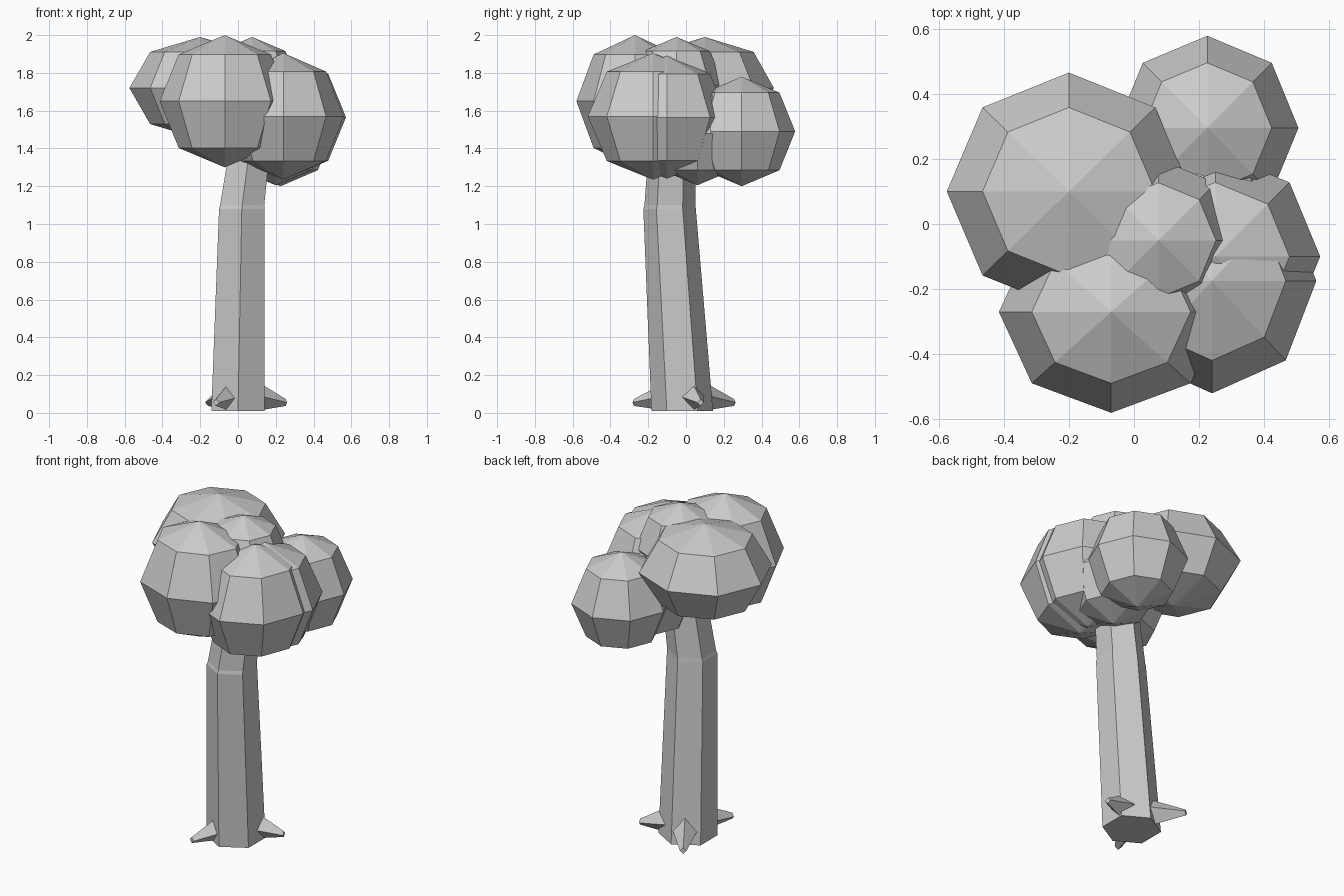
import bpy, bmesh, math
from mathutils import Vector

old = bpy.data.objects.get("Cube")
if old:
    bpy.data.objects.remove(old)

# One plain grey for the whole tree
grey = bpy.data.materials.new("plain grey")
grey.use_nodes = True
COLOUR = (0.6, 0.6, 0.6, 1)
grey.diffuse_color = COLOUR
grey.node_tree.nodes["Principled BSDF"].inputs["Base Color"].default_value = COLOUR


def add_object(name, bm):
    bmesh.ops.recalc_face_normals(bm, faces=bm.faces)
    mesh = bpy.data.meshes.new(name)
    bm.to_mesh(mesh)
    bm.free()
    mesh.materials.append(grey)
    obj = bpy.data.objects.new(name, mesh)
    bpy.context.collection.objects.link(obj)
    return obj


def loft(name, rings):
    """Join rings of points into a capped, flat-faced tube."""
    bm = bmesh.new()
    loops = [[bm.verts.new(p) for p in ring] for ring in rings]
    n = len(loops[0])
    for a, b in zip(loops, loops[1:]):
        for i in range(n):
            j = (i + 1) % n
            bm.faces.new((a[i], a[j], b[j], b[i]))
    bm.faces.new(loops[0])
    bm.faces.new(loops[-1])
    return add_object(name, bm)


def foliage(name, centre, radii):
    """Eight-sided low-poly ball of leaves."""
    bm = bmesh.new()
    bmesh.ops.create_uvsphere(bm, u_segments=8, v_segments=4, radius=1)
    bmesh.ops.scale(bm, vec=radii, verts=bm.verts)
    bmesh.ops.translate(bm, vec=centre, verts=bm.verts)
    return add_object(name, bm)


# Leaning six-sided trunk with a small lip where it bends
def hexagon(x, y, z, r):
    return [(x + r * math.sin(i * math.pi / 3), y - r * math.cos(i * math.pi / 3), z)
            for i in range(6)]


loft("trunk", [hexagon(0, -0.02, 0.01, 0.163),
               hexagon(0.02, -0.087, 1.08, 0.139),
               hexagon(0.022, -0.085, 1.1, 0.135),
               hexagon(0.075, -0.07, 1.5, 0.12)])


# Three tapered roots with a diamond section
def root(name, degrees, length):
    a = math.radians(degrees)
    out = Vector((math.cos(a), math.sin(a), 0))
    side = Vector((-out.y, out.x, 0))

    def diamond(dist, z, w, h):
        c = out * dist + Vector((0, 0, z))
        up = Vector((0, 0, h))
        return [c + side * w, c + up, c - side * w, c - up]

    loft(name, [diamond(0.1, 0.09, 0.07, 0.08), diamond(length, 0.055, 0.018, 0.018)])


root("left_root", 17, 0.265)
root("front_root", 247, 0.3)
root("back_root", 122, 0.3)

# Crown of overlapping leaf balls
foliage("crown_right", (-0.2, 0.1, 1.72), (0.375, 0.365, 0.27))
foliage("crown_front", (-0.07, -0.27, 1.65), (0.345, 0.31, 0.35))
foliage("crown_top", (0.075, -0.05, 1.735), (0.25, 0.25, 0.255))
foliage("crown_front_left", (0.24, -0.175, 1.57), (0.32, 0.345, 0.335))
foliage("crown_left", (0.25, -0.1, 1.565), (0.322, 0.322, 0.325))
foliage("crown_back", (0.225, 0.295, 1.49), (0.28, 0.283, 0.29))
foliage("crown_low", (0.2, 0.06, 1.48), (0.27, 0.27, 0.275))
